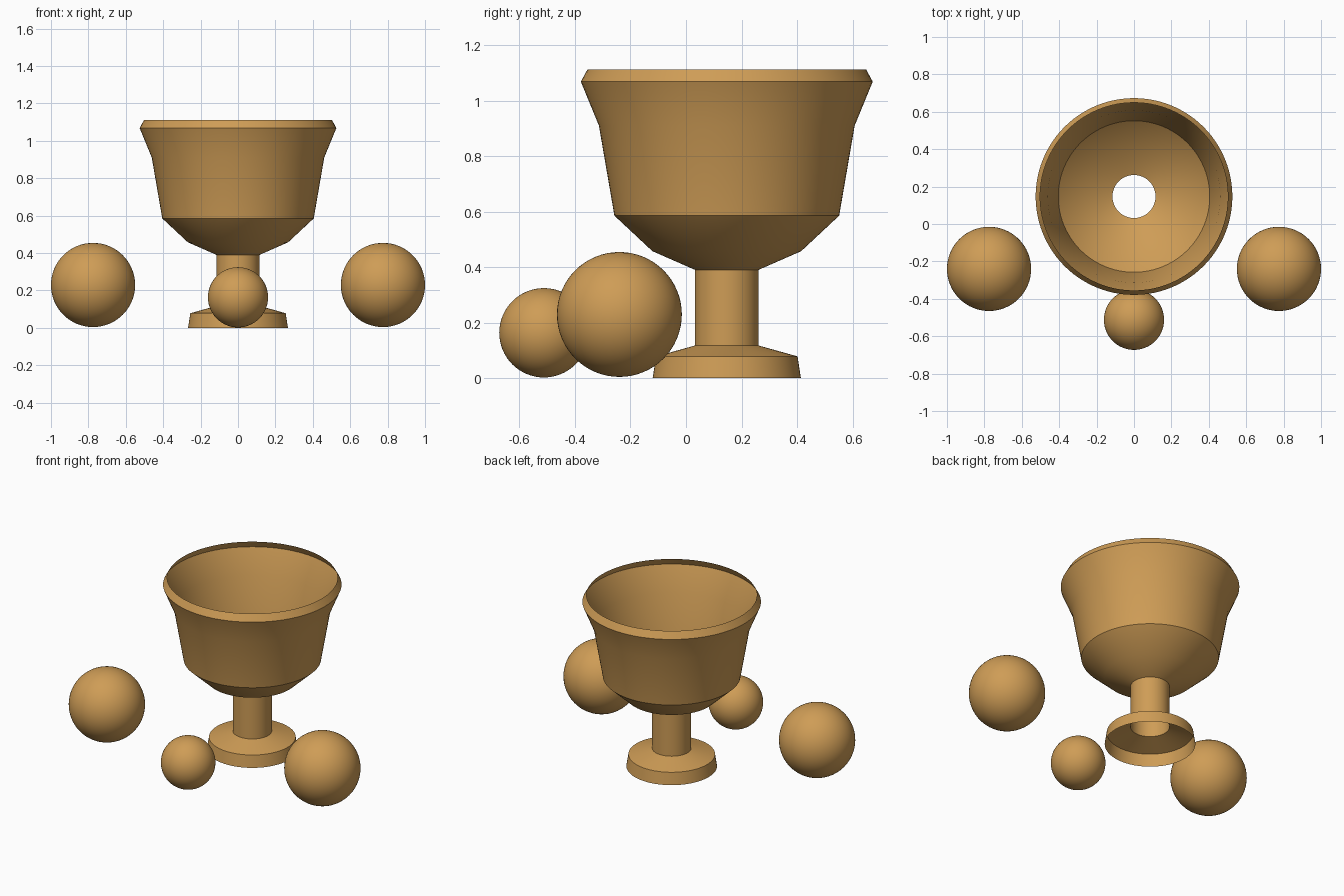
import bpy
import bmesh
import math
from mathutils import Vector

cube = bpy.data.objects.get("Cube")
if cube:
    bpy.data.objects.remove(cube, do_unlink=True)

# Single warm wood / bronze colour
COLOUR = (0.62, 0.335, 0.093, 1.0)
bronze = bpy.data.materials.new("warm_bronze")
bronze.use_nodes = True
bronze.diffuse_color = COLOUR
bronze.node_tree.nodes["Principled BSDF"].inputs["Base Color"].default_value = COLOUR


def finish(obj):
    """Apply the colour and smooth shading that keeps sharp edges."""
    obj.data.materials.append(bronze)
    bpy.ops.object.select_all(action="DESELECT")
    obj.select_set(True)
    bpy.context.view_layer.objects.active = obj
    bpy.ops.object.shade_smooth_by_angle(angle=math.radians(30))


def lathe(name, profile, location, steps=96):
    """Spin an open (radius, height) profile into a thin shell."""
    mesh = bpy.data.meshes.new(name)
    bm = bmesh.new()
    verts = [bm.verts.new((r, 0, z)) for r, z in profile]
    edges = [bm.edges.new(pair) for pair in zip(verts, verts[1:])]
    bmesh.ops.spin(bm, geom=verts + edges, cent=(0, 0, 0), axis=(0, 0, 1),
                   angle=math.tau, steps=steps)
    bmesh.ops.remove_doubles(bm, verts=bm.verts, dist=0.0001)
    bm.normal_update()
    # Turn every face away from the axis, judged on the stem
    stem = min(bm.faces, key=lambda f: f.calc_center_median().xy.length
               + 10 * abs(f.normal.z))
    out = stem.calc_center_median() * Vector((1, 1, 0))
    if stem.normal.dot(out) < 0:
        bmesh.ops.reverse_faces(bm, faces=bm.faces)
    bm.to_mesh(mesh)
    bm.free()
    obj = bpy.data.objects.new(name, mesh)
    obj.location = location
    bpy.context.collection.objects.link(obj)
    finish(obj)


def ball(name, radius, location):
    bpy.ops.mesh.primitive_uv_sphere_add(segments=64, ring_count=32,
                                         radius=radius, location=location)
    obj = bpy.context.object
    obj.name = name
    finish(obj)


# Goblet: hollow foot, open stem, flared bowl and tapered rim
lathe("goblet", [
    (0.267, 0), (0.255, 0.078),
    (0.115, 0.117), (0.115, 0.39),
    (0.268, 0.457), (0.405, 0.585),
    (0.461, 0.91), (0.526, 1.068), (0.502, 1.112),
], (0, 0.147, 0))

# Two large balls at the sides, one small ball in front
for side, sign in (("left", 1), ("right", -1)):
    ball(side + "_ball", 0.225, (sign * 0.775, -0.24, 0.229))
ball("front_ball", 0.161, (0, -0.512, 0.163))
